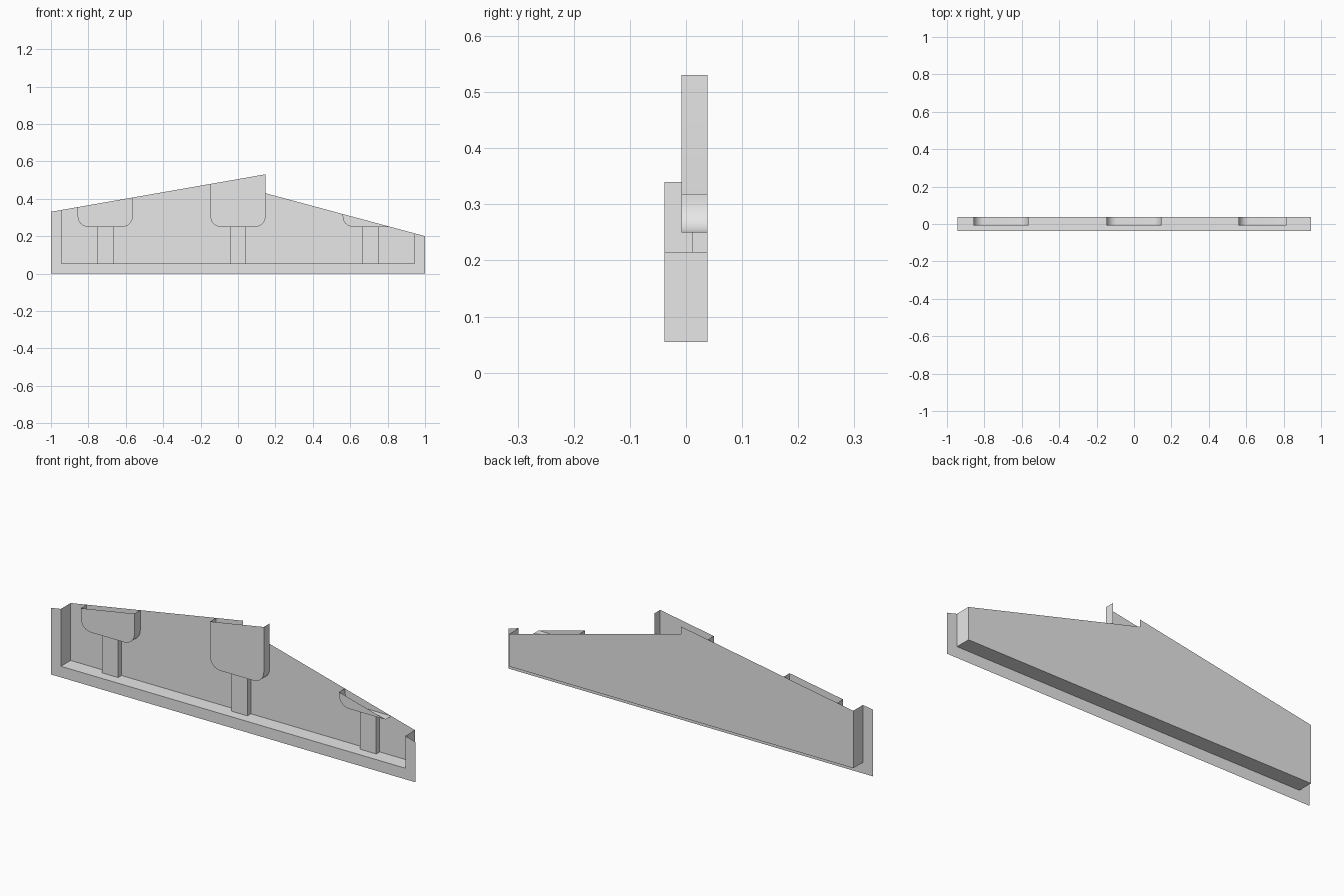
import bpy, bmesh, math

cube = bpy.data.objects.get("Cube")
if cube:
    bpy.data.objects.remove(cube, do_unlink=True)

grey = bpy.data.materials.new("light grey")
grey.use_nodes = True
grey.diffuse_color = (0.8, 0.8, 0.8, 1)
grey.node_tree.nodes["Principled BSDF"].inputs["Base Color"].default_value = grey.diffuse_color

FRONT, BACK = -0.038, 0.038      # depth of the tray
BLOCK_Y, POST_Y = -0.008, 0.011  # front planes of the blocks and posts
INNER, FLOOR, SHELF, RADIUS = 0.945, 0.055, 0.25, 0.055


def rise(x):
    """Height of the long left slope."""
    return 0.505 + 0.1747 * x


def fall(x):
    """Height of the lower right slope."""
    return 0.469 - 0.269 * x


def plate(bm, outline, y):
    """Flat face, outline counter-clockwise seen from the front."""
    bm.faces.new([bm.verts.new((x, y, z)) for x, z in outline])


def strip(bm, path, y0, y1):
    """Open wall that sweeps a path from y0 back to y1."""
    near = [bm.verts.new((x, y0, z)) for x, z in path]
    far = [bm.verts.new((x, y1, z)) for x, z in path]
    for i in range(len(path) - 1):
        bm.faces.new((near[i], far[i], far[i + 1], near[i + 1]))


def finish(bm, name):
    bmesh.ops.remove_doubles(bm, verts=bm.verts, dist=0.0005)
    mesh = bpy.data.meshes.new(name)
    bm.to_mesh(mesh)
    bm.free()
    mesh.materials.append(grey)
    obj = bpy.data.objects.new(name, mesh)
    bpy.context.collection.objects.link(obj)
    bpy.ops.object.select_all(action='DESELECT')
    obj.select_set(True)
    bpy.context.view_layer.objects.active = obj
    bpy.ops.object.shade_smooth_by_angle(angle=math.radians(35))


# Recessed tray: back panel, side and floor walls, thin front flange
bm = bmesh.new()
walls = [(-INNER, rise(-INNER)), (-INNER, FLOOR), (INNER, FLOOR), (INNER, fall(INNER))]
plate(bm, walls + [(0, fall(0)), (0, rise(0))], BACK)
strip(bm, walls, FRONT, BACK)
rim = [(-1, rise(-1)), (-1, 0), (1, 0), (1, fall(1))]
plate(bm, rim + walls[::-1], FRONT)
finish(bm, "tray")


def corner(cx, start):
    """Quarter arc around a lower block corner."""
    for i in range(9):
        a = math.radians(start + i * 90 / 8)
        yield cx + RADIUS * math.cos(a), SHELF + RADIUS + RADIUS * math.sin(a)


# Hollow blocks with open tops and rounded lower corners, each on a post
for side, mid, top in (("right", -0.71, rise), ("middle", 0, rise), ("left", 0.707, fall)):
    half = 0.147
    path = [(mid - half, top(mid - half))]
    path += corner(mid - half + RADIUS, 180)
    path += corner(mid + half - RADIUS, 270)
    # The slope cuts off whatever rises above it
    path = [p for p in path if p[1] <= top(p[0]) + 0.0001]
    if top(mid + half) > SHELF + RADIUS:
        path.append((mid + half, top(mid + half)))
    else:
        x, z = path[-1]
        path.append((x + 0.005, top(x + 0.005)))
    bm = bmesh.new()
    plate(bm, path, BLOCK_Y)
    strip(bm, path, BLOCK_Y, BACK)
    finish(bm, side + "_block")

    w = 0.044
    bm = bmesh.new()
    post = [(mid - w, SHELF), (mid - w, FLOOR), (mid + w, FLOOR), (mid + w, SHELF)]
    plate(bm, post, POST_Y)
    for edge in (post[:2], post[2:]):
        strip(bm, edge, POST_Y, BACK)
    finish(bm, side + "_post")
